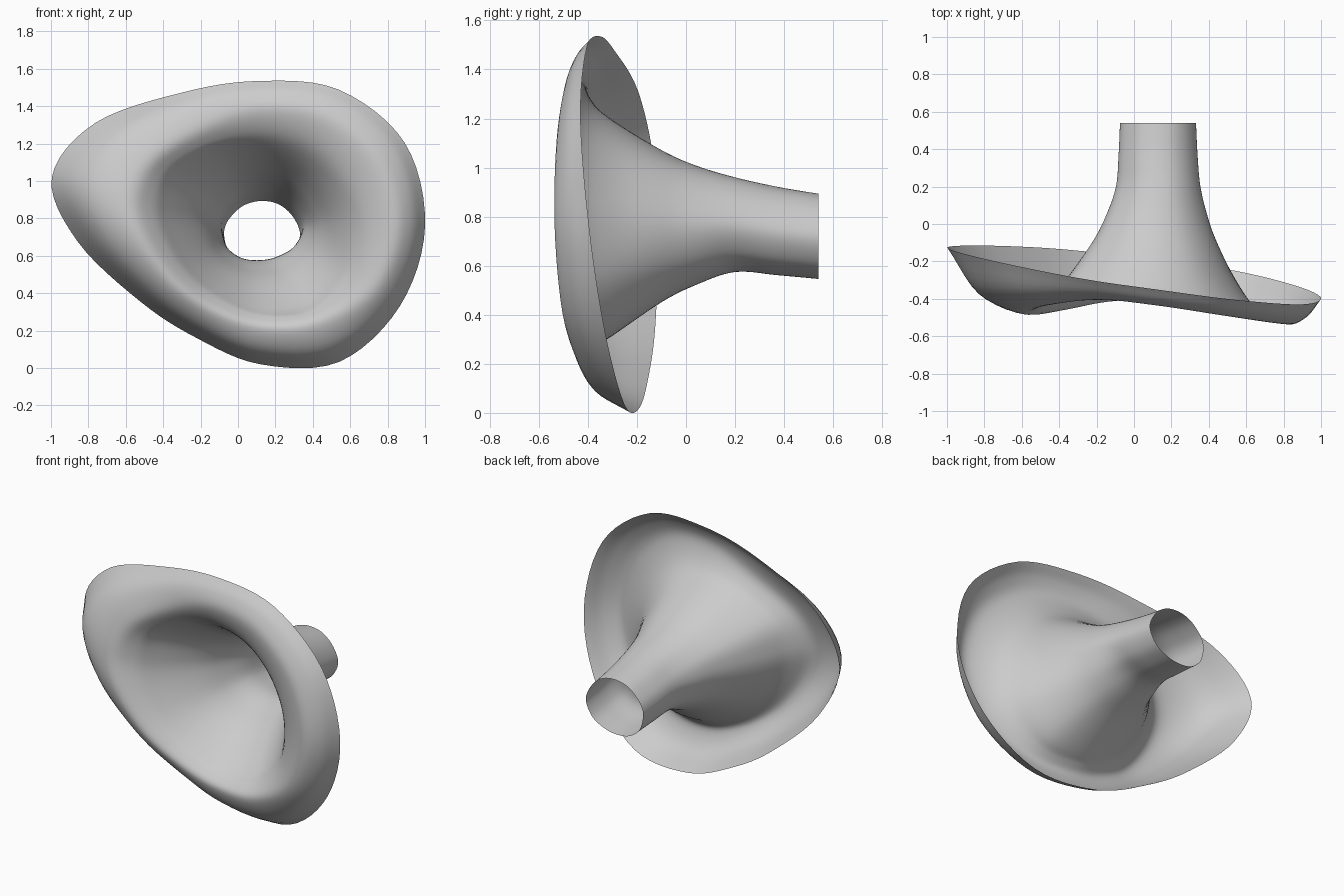
import bpy
import math
from mathutils import Vector

cube = bpy.data.objects.get("Cube")
if cube:
    bpy.data.objects.remove(cube, do_unlink=True)

AROUND_STEPS = 6   # subdivisions between guide directions
ALONG_STEPS = 5    # subdivisions between guide rings
CENTRE_X, CENTRE_Z = 0.12, 0.76

# Guide directions around the horn axis, in degrees
angles = [0, 30, 60, 90, 120, 148, 167, 185, 212, 240, 270, 300, 330]

# Radius of each guide ring in those directions
neck_r = [.235, .22, .21, .2, .2, .205, .215, .215, .215, .2, .185, .19, .215]
flare_r = [.42, .4, .41, .43, .47, .52, .5, .46, .42, .41, .44, .48, .46]
crest_r = [.7, .69, .66, .62, .62, .71, .74, .67, .57, .53, .55, .61, .68]
rim_r = [.88, .89, .84, .775, .825, 1.04, 1.145, .98, .76, .69, .74, .84, .86]

# Depth of the wavy lip: its forward crest and its swept-back rim
crest_y = [-.535, -.525, -.485, -.435, -.405, -.435, -.47, -.485, -.455, -.415, -.405, -.445, -.505]
rim_y = [-.395, -.43, -.405, -.35, -.29, -.195, -.13, -.115, -.125, -.15, -.19, -.25, -.33]


def mix(first, second, factor):
    return [a + (b - a) * factor for a, b in zip(first, second)]


def level(depth):
    return [depth] * len(angles)


def ring(radii, depths, scale=1.0, drop=0.0):
    """Place one closed guide ring around the horn axis."""
    points = []
    for angle, radius, depth in zip(angles, radii, depths):
        turn = math.radians(angle)
        points.append(Vector((CENTRE_X + math.cos(turn) * radius * scale,
                              depth,
                              CENTRE_Z + math.sin(turn) * radius * scale - drop)))
    return points


def spline(points, steps, closed):
    """Pass a smooth curve through the points."""
    count = len(points)
    if closed:
        pick = lambda i: points[i % count]
    else:
        def pick(i):
            if i < 0:
                return points[0] * 2 - points[1]
            if i >= count:
                return points[-1] * 2 - points[-2]
            return points[i]
    curve = []
    for i in range(count if closed else count - 1):
        before, start, end, after = (pick(i + k) for k in (-1, 0, 1, 2))
        for step in range(steps):
            t = step / steps
            curve.append((start * 2 + (end - before) * t
                          + (before * 2 - start * 5 + end * 4 - after) * t ** 2
                          + (start * 3 - before - end * 3 + after) * t ** 3) / 2)
    if not closed:
        curve.append(points[-1].copy())
    return curve


# Guide rings from the open tube end to the rolled rim
guides = [
    ring(neck_r, level(.54), .9, .047),
    ring(neck_r, level(.37), .935, .025),
    ring(neck_r, level(.2)),
    ring(mix(neck_r, flare_r, .21), level(.04)),
    ring(mix(neck_r, flare_r, .48), level(-.1)),
    ring(flare_r, level(-.3)),
    ring(mix(flare_r, crest_r, .42), mix(level(-.3), crest_y, .66)),
    ring(crest_r, crest_y),
    ring(mix(crest_r, rim_r, .58), mix(crest_y, rim_y, .29)),
    ring(rim_r, rim_y),
]

# Loft one thin open skin through the rings
loops = [spline(guide, AROUND_STEPS, True) for guide in guides]
ribs = [spline(list(rib), ALONG_STEPS, False) for rib in zip(*loops)]
rows = len(ribs[0])
verts = [point for rib in ribs for point in rib]
faces = []
for i in range(len(ribs)):
    here, there = i * rows, (i + 1) % len(ribs) * rows
    for j in range(rows - 1):
        faces.append((here + j, here + j + 1, there + j + 1, there + j))

mesh = bpy.data.meshes.new("flared_horn")
mesh.from_pydata(verts, [], faces)
mesh.update()
horn = bpy.data.objects.new("flared_horn", mesh)
bpy.context.collection.objects.link(horn)

# Single plain grey
grey = bpy.data.materials.new("light_grey")
grey.use_nodes = True
colour = (.6, .6, .6, 1)
grey.diffuse_color = colour
grey.node_tree.nodes["Principled BSDF"].inputs["Base Color"].default_value = colour
mesh.materials.append(grey)

# Soft shading over the whole skin
bpy.context.view_layer.objects.active = horn
horn.select_set(True)
bpy.ops.object.shade_smooth_by_angle(angle=math.radians(40))
